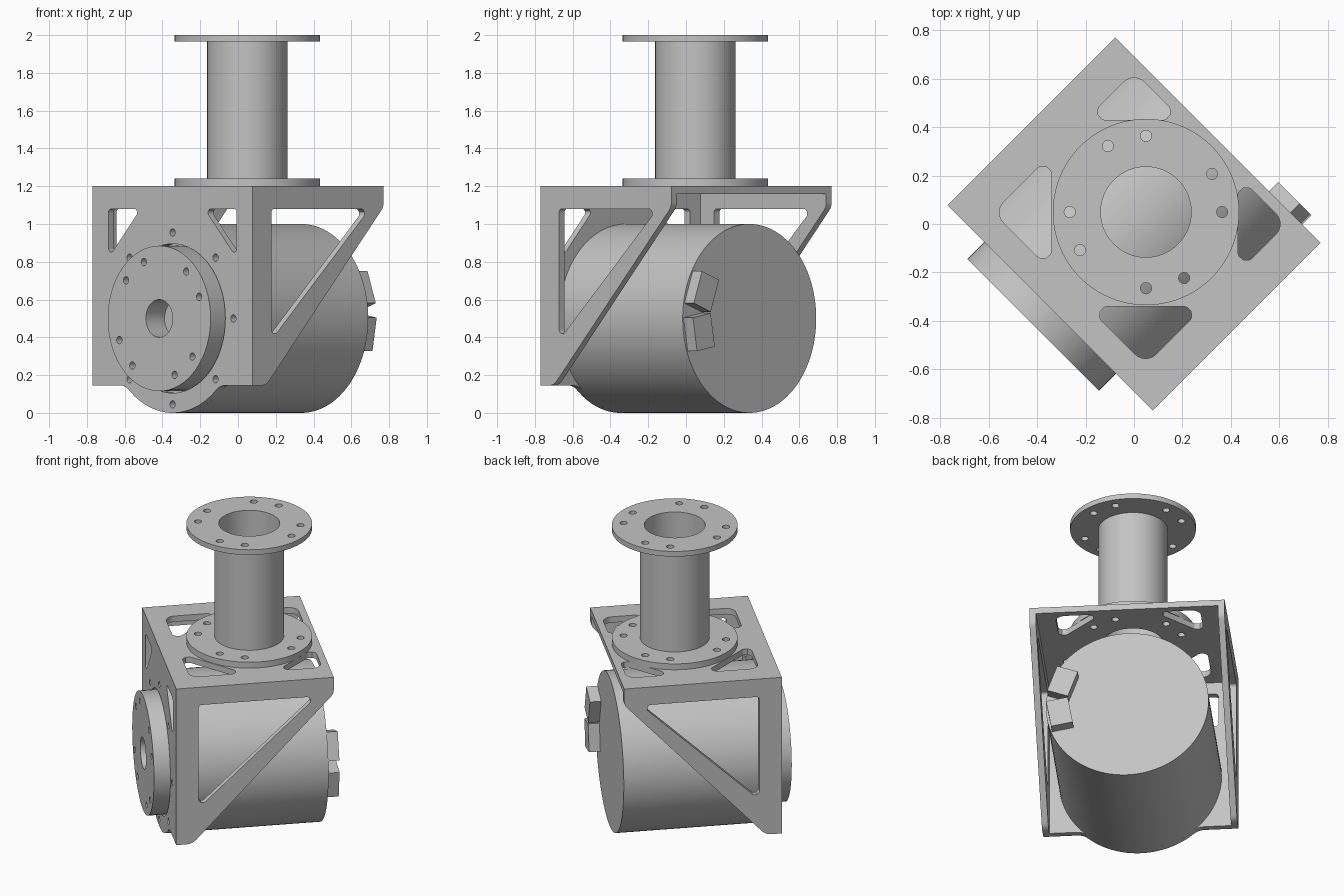
import bpy, bmesh
from math import sin, cos, pi, radians, sqrt
from mathutils import Vector, Matrix

cube = bpy.data.objects.get("Cube")
if cube:
    bpy.data.objects.remove(cube, do_unlink=True)

GREY = (0.55, 0.55, 0.55, 1)
metal = bpy.data.materials.new("plain_grey_metal")
metal.use_nodes = True
metal.diffuse_color = GREY
metal.node_tree.nodes["Principled BSDF"].inputs["Base Color"].default_value = GREY

# Whole assembly is turned 45 degrees; each part is drawn flat, then stood up
TURN = Matrix.Rotation(radians(-45), 4, "Z")
FLAT = Matrix.Identity(4)                           # drawn x, y; thickness up
FRONT = Matrix.Rotation(radians(90), 4, "X")        # drawn x, z; thickness forward
SIDE = Matrix(((0, 0, 1, 0), (1, 0, 0, 0), (0, 1, 0, 0), (0, 0, 0, 1)))  # drawn y, z


def circle(cx, cy, r, n=64):
    return [(cx + r * cos(2 * pi * i / n), cy + r * sin(2 * pi * i / n)) for i in range(n)]


def bolt_ring(cx, cy, ring, r, angles):
    return [circle(cx + ring * cos(radians(a)), cy + ring * sin(radians(a)), r, 16) for a in angles]


def rounded(corners, steps=6):
    """Polygon from (x, y, radius) corners with arcs at the corners."""
    out = []
    for i, (x, y, r) in enumerate(corners):
        p = Vector((x, y))
        if r == 0:
            out.append((x, y))
            continue
        a = (Vector(corners[i - 1][:2]) - p).normalized()
        b = (Vector(corners[(i + 1) % len(corners)][:2]) - p).normalized()
        half = a.angle(b) / 2
        reach = r * cos(half) / sin(half)
        centre = p + (a + b).normalized() * r / sin(half)
        start, end = p + a * reach - centre, p + b * reach - centre
        out += [tuple(centre + start.lerp(end, k / steps).normalized() * r) for k in range(steps + 1)]
    return out


def slab(name, loops, low, high, frame):
    """Flat outline with holes, given thickness from low to high."""
    curve = bpy.data.curves.new(name, "CURVE")
    curve.dimensions = "2D"
    curve.fill_mode = "BOTH"
    curve.extrude = (high - low) / 2
    for loop in loops:
        spline = curve.splines.new("POLY")
        spline.points.add(len(loop) - 1)
        for point, (x, y) in zip(spline.points, loop):
            point.co = (x, y, 0, 1)
        spline.use_cyclic_u = True
    helper = bpy.data.objects.new(name + "_outline", curve)
    bpy.context.scene.collection.objects.link(helper)
    bpy.context.view_layer.update()
    evaluated = helper.evaluated_get(bpy.context.evaluated_depsgraph_get())
    mesh = bpy.data.meshes.new_from_object(evaluated)
    bpy.data.objects.remove(helper, do_unlink=True)
    bm = bmesh.new()
    bm.from_mesh(mesh)
    bmesh.ops.remove_doubles(bm, verts=bm.verts, dist=0.0001)
    bm.transform(TURN @ frame @ Matrix.Translation((0, 0, (low + high) / 2)))
    bmesh.ops.recalc_face_normals(bm, faces=bm.faces)
    bm.to_mesh(mesh)
    bm.free()
    mesh.materials.clear()
    mesh.materials.append(metal)
    obj = bpy.data.objects.new(name, mesh)
    bpy.context.scene.collection.objects.link(obj)
    bpy.ops.object.select_all(action="DESELECT")
    obj.select_set(True)
    bpy.context.view_layer.objects.active = obj
    bpy.ops.object.shade_smooth_by_angle(angle=radians(30))
    return obj


W, T, D = 0.6, 0.04, 0.49          # bracket half width, wall thickness, half depth
FOOT, TOP, AXIS = 0.145, 1.2, 0.5  # bracket bottom, bracket top, motor axis height

# Motor body and rotor
slab("motor_body", [circle(0, AXIS, 0.5, 96)], -0.475, D - T, FRONT)
rotor_bolts = [base + 90 * k for k in range(4) for base in (21, 51)]
slab("motor_rotor", [circle(0, AXIS, 0.385), circle(0, AXIS, 0.1, 40)]
     + bolt_ring(0, AXIS, 0.32, 0.02, rotor_bolts), D - T, 0.59, FRONT)

# Connectors on the motor back, lying along the rim
for name, angle in (("upper_connector", 20), ("lower_connector", -10)):
    turn = Matrix.Translation((0, AXIS, 0)) @ Matrix.Rotation(radians(angle), 4, "Z")
    box = [(0.35, -0.09), (0.485, -0.09), (0.485, 0.09), (0.35, 0.09)]
    slab(name, [box], -0.545, -0.475, FRONT @ turn)

# Front plate: straight foot blending into a round belly
fillet = 0.1
fz = FOOT - AXIS - fillet
fx = sqrt((0.5 + fillet) ** 2 - fz ** 2)
tilt = Vector((1, 0)).angle(Vector((fx, -fz)))
right_foot = []
for k in range(7):
    a = pi / 2 + (pi / 2 - tilt) * k / 6
    right_foot.append((fx + fillet * cos(a), AXIS + fz + fillet * sin(a)))
for k in range(1, 13):
    a = -tilt + (tilt - pi / 2) * k / 12
    right_foot.append((0.5 * cos(a), AXIS + 0.5 * sin(a)))
left_foot = [(-x, z) for x, z in reversed(right_foot[:-1])]
inner = W - T
outline = [(-inner, TOP - T), (inner, TOP - T), (inner, FOOT)] + right_foot + left_foot + [(-inner, FOOT)]
windows = [rounded([(s * 0.48, 1.08, 0.02), (s * 0.24, 1.08, 0.02), (s * 0.48, 0.82, 0.02)]) for s in (-1, 1)]
slab("front_plate", [outline, circle(0, AXIS, 0.395)] + windows
     + bolt_ring(0, AXIS, 0.455, 0.02, range(0, 360, 45)), D - T, D, FRONT)

# Triangular side panels
panel = rounded([(-D, FOOT, 0), (-0.39, FOOT, 0.08), (D, 1.09, 0.06), (D, TOP, 0), (-D, TOP, 0)])
opening = rounded([(-0.35, 1.08, 0.02), (-0.35, 0.385, 0.025), (0.385, 1.08, 0.025)])
slab("left_side_panel", [panel, opening], W - T, W, SIDE)
slab("right_side_panel", [panel, opening], -W, T - W, SIDE)

# Top plate with corner windows
MAST_Y, BORE = 0.07, 0.187
mast_bolts = bolt_ring(0, MAST_Y, 0.315, 0.023, [45 + base + 90 * k for k in range(4) for base in (0, 30)])
bore = circle(0, MAST_Y, BORE)
sheet = [(-inner, -D), (inner, -D), (inner, D), (-inner, D)]
corners = []
for s in (-1, 1):
    for y, leg in ((-0.377, 0.34), (0.445, -0.283)):
        x = s * 0.445
        corners.append(rounded([(x, y, 0.06), (x - s * abs(leg), y, 0.035), (x, y + leg, 0.035)]))
slab("top_plate", [sheet, bore] + corners + mast_bolts, TOP - T, TOP, FLAT)

# Hollow mast with bolted flanges
ring = circle(0, MAST_Y, 0.385, 96)
slab("lower_flange", [ring, bore] + mast_bolts, TOP, 1.24, FLAT)
slab("mast_tube", [circle(0, MAST_Y, 0.2125), bore], 1.24, 1.965, FLAT)
slab("upper_flange", [ring, bore] + mast_bolts, 1.965, 2.0, FLAT)
